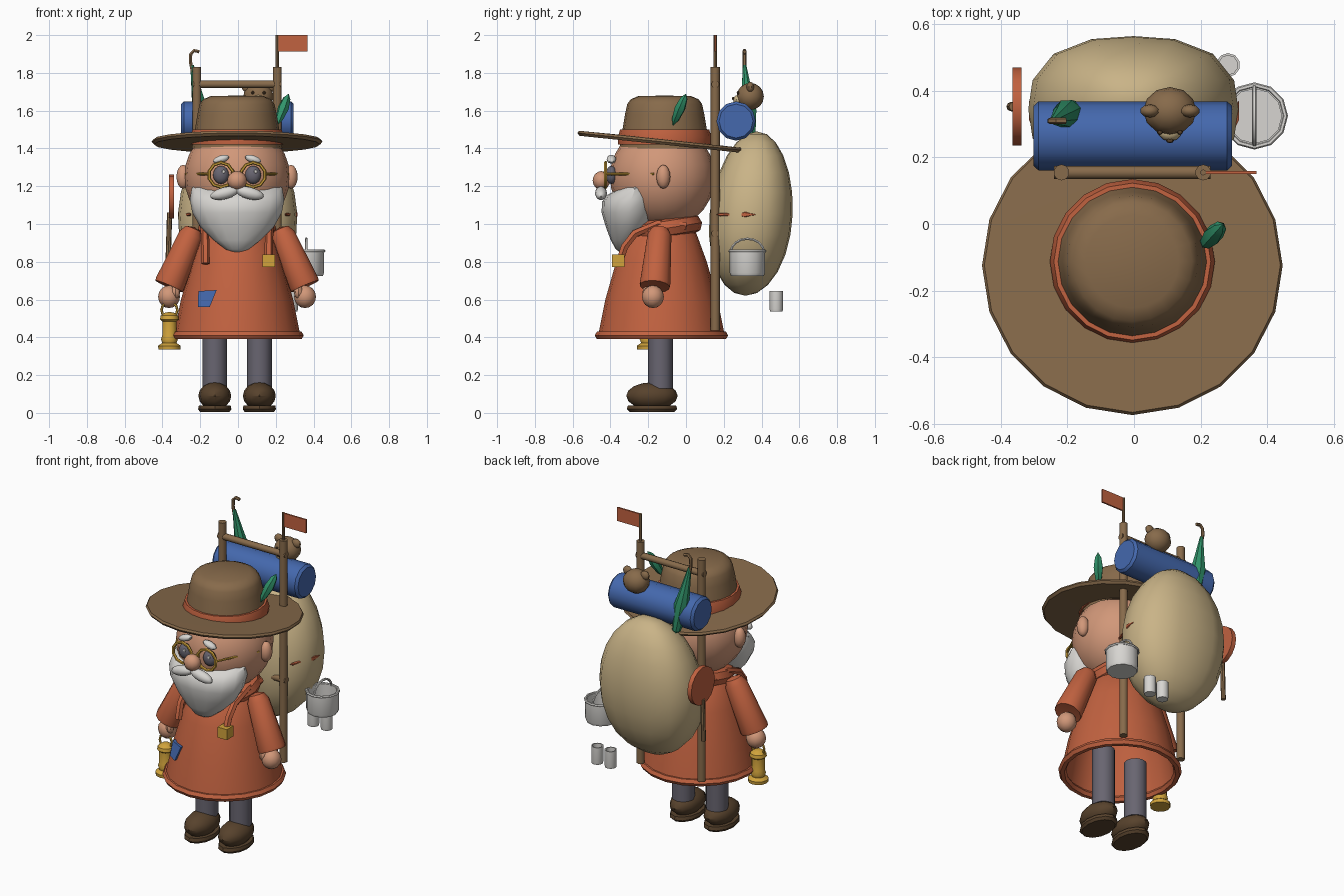
import bpy, bmesh, math
from mathutils import Vector, Matrix

if "Cube" in bpy.data.objects:
    bpy.data.objects.remove(bpy.data.objects["Cube"])

CX, CY = -0.005, -0.125   # axis of the figure

def material(name, *rgb):
    m = bpy.data.materials.new(name)
    m.diffuse_color = [(c / 255) ** 2.2 for c in rgb] + [1]
    m.use_nodes = True
    m.node_tree.nodes["Principled BSDF"].inputs["Base Color"].default_value = m.diffuse_color
    return m

ORANGE = material("rust cloth", 192, 98, 66)
SKIN = material("skin", 208, 150, 120)
BROWN = material("brown felt and wood", 134, 106, 76)
DARK = material("dark leather", 88, 68, 48)
BEIGE = material("canvas", 200, 178, 134)
BLUE = material("blue cloth", 70, 104, 172)
GREEN = material("green", 52, 146, 106)
WHITE = material("white", 214, 212, 208)
GOLD = material("brass", 208, 162, 62)
GREY = material("grey trousers", 104, 101, 112)

def add(name, data, mat):
    data.materials.append(mat)
    ob = bpy.data.objects.new(name, data)
    bpy.context.collection.objects.link(ob)
    return ob

def finish(name, bm, mat, matrix=Matrix()):
    bmesh.ops.remove_doubles(bm, verts=bm.verts, dist=1e-5)
    bm.transform(matrix)
    bmesh.ops.recalc_face_normals(bm, faces=bm.faces)
    me = bpy.data.meshes.new(name)
    bm.to_mesh(me)
    bm.free()
    return add(name, me, mat)

def lathe(name, prof, mat, segs=16, matrix=Matrix(), closed=False):
    """Revolve (radius, z) points about z."""
    bm = bmesh.new()
    turn = [2 * math.pi * i / segs for i in range(segs)]
    rings = [[bm.verts.new((r * math.sin(a), -r * math.cos(a), z)) for a in turn] for r, z in prof]
    for a, b in list(zip(rings, rings[1:])) + ([(rings[-1], rings[0])] if closed else []):
        for i in range(segs):
            bm.faces.new((a[i - 1], a[i], b[i], b[i - 1]))
    return finish(name, bm, mat, matrix)

def place(loc, rot=(0, 0, 0), scale=(1, 1, 1)):
    e = Matrix.Identity(4)
    for axis, a in zip("XYZ", rot):
        e = Matrix.Rotation(math.radians(a), 4, axis) @ e
    return Matrix.Translation(loc) @ e @ Matrix.Diagonal((*scale, 1))

def ball(name, loc, size, mat, rot=(0, 0, 0), segs=12, rows=8):
    prof = [(math.sin(math.pi * i / rows), -math.cos(math.pi * i / rows)) for i in range(1, rows)]
    return lathe(name, [(0, -1)] + prof + [(0, 1)], mat, segs, place(loc, rot, size))

def ring(name, loc, major, minor, mat, rot=(0, 0, 0), segs=16, sides=6):
    turn = [2 * math.pi * i / sides for i in range(sides)]
    prof = [(major + minor * math.cos(a), minor * math.sin(a)) for a in turn]
    return lathe(name, prof, mat, segs, place(loc, rot), closed=True)

def spindle(name, a, b, prof, mat, segs=10):
    """Lathe along a->b; profile heights run 0..1."""
    d = Vector(b) - Vector(a)
    m = Matrix.Translation(a) @ d.to_track_quat('Z', 'Y').to_matrix().to_4x4()
    return lathe(name, [(r, t * d.length) for r, t in prof], mat, segs, m)

def rod(name, a, b, r, mat, segs=10):
    return spindle(name, a, b, [(0, 0), (r, 0), (r, 1), (0, 1)], mat, segs)

def tube(name, pts, r, mat):
    cu = bpy.data.curves.new(name, 'CURVE')
    cu.dimensions, cu.bevel_depth, cu.bevel_resolution, cu.use_fill_caps = '3D', r, 1, True
    sp = cu.splines.new('POLY')
    sp.points.add(len(pts) - 1)
    for p, q in zip(sp.points, pts):
        p.co = (*q, 1)
    return add(name, cu, mat)

# boots, legs, arms, ears, face halves
for s, side in ((-1, "left"), (1, "right")):
    x, ex = CX + s * 0.118, CX + s * 0.085
    ball(side + "_boot", (x, -0.18, 0.09), (0.087, 0.136, 0.072), DARK)
    lathe(side + "_sole", [(0, 0.005), (0.078, 0.005), (0.088, 0.02), (0.084, 0.04), (0, 0.04)],
          DARK, 12, place((x, -0.18, 0), scale=(1, 1.52, 1)))
    rod(side + "_leg", (x, -0.135, 0.13), (x, -0.135, 0.5), 0.066, GREY, 12)
    spindle(side + "_sleeve", (CX + s * 0.24, -0.14, 0.95), (CX + s * 0.36, -0.165, 0.67),
            [(0, -0.12), (0.045, -0.08), (0.065, 0.04), (0.083, 0.95), (0.08, 1), (0, 0.98)], ORANGE, 12)
    ball(side + "_hand", (CX + s * 0.36, -0.175, 0.615), (0.058, 0.058, 0.06), SKIN)
    ball(side + "_thumb", (CX + s * 0.325, -0.205, 0.64), (0.024, 0.025, 0.035), SKIN, segs=8, rows=6)
    ball(side + "_ear", (CX + s * 0.285, -0.12, 1.25), (0.036, 0.037, 0.063), SKIN)
    ball(side + "_eye", (ex, -0.395, 1.26), (0.042, 0.03, 0.048), GREY)
    ball(side + "_eye_glint", (ex + 0.014, -0.424, 1.278), (0.01, 0.006, 0.01), WHITE, segs=8, rows=4)
    ring(side + "_lens_rim", (ex, -0.425, 1.26), 0.065, 0.009, GOLD, (90, 0, 0), 10)
    rod(side + "_temple", (ex + s * 0.06, -0.425, 1.265), (CX + s * 0.27, -0.17, 1.265), 0.007, GOLD, 6)
    ball(side + "_eyebrow", (ex, -0.395, 1.343), (0.047, 0.025, 0.02), WHITE, (0, s * 18, 0), 10, 6)
    ball(side + "_moustache", (CX + s * 0.066, -0.45, 1.163), (0.078, 0.032, 0.032), WHITE, (0, s * 14, 0))
rod("glasses_bridge", (CX - 0.025, -0.43, 1.27), (CX + 0.025, -0.43, 1.27), 0.008, GOLD, 6)
ball("nose", (CX, -0.448, 1.23), (0.052, 0.046, 0.05), SKIN)
ball("head", (CX, CY, 1.25), (0.28, 0.278, 0.28), SKIN, segs=20, rows=14)

# beard: flattened drop leaning back along the cheeks
beard = lathe("beard", [(0, 0.845), (0.06, 0.865), (0.125, 0.915), (0.195, 0.985), (0.237, 1.06),
                        (0.25, 1.13), (0.24, 1.19), (0.19, 1.225), (0, 1.235)], WHITE, 16,
              place((CX, -0.3, 0), scale=(1, 0.62, 1)))
for v in beard.data.vertices:
    up = max(0, v.co.z - 1.1)
    v.co.z -= 0.4 * up * max(0, min(1, (-0.3 - v.co.y) / 0.12))
    v.co.y += 0.35 * up - 0.25 * max(0, 1.0 - v.co.z)

# coat with open hem, collar, straps and buckle
lathe("coat", [(0.335, 0.41), (0.297, 0.6), (0.24, 0.8), (0.185, 0.95), (0.1, 1.02), (0, 1.02), (0, 0.98),
               (0.16, 0.93), (0.225, 0.79), (0.282, 0.6), (0.318, 0.41)],
      ORANGE, 20, place((CX, -0.13, 0)), closed=True)
ring("coat_hem", (CX, -0.13, 0.41), 0.33, 0.023, ORANGE, segs=20)
ring("collar", (CX, -0.12, 0.975), 0.155, 0.053, ORANGE, (9, 0, 0), 16, 8)
for s, low in ((-1, 0.79), (1, 0.82)):
    tube("strap", [(CX + s * 0.16, 0.0, 0.99), (CX + s * 0.175, -0.15, 1.0), (CX + s * 0.17, -0.27, 0.95),
                   (CX + s * 0.168, -0.325, 0.88), (CX + s * 0.168, -0.345, low)], 0.022, ORANGE)
lathe("strap_buckle", [(0, -0.033), (0.046, -0.033), (0.046, 0.033), (0, 0.033)], GOLD, 4,
      place((0.163, -0.358, 0.805), (0, 0, 45), (1, 1, 1)))

# cloth patch following the coat front
def on_coat(x, z, off):
    r = 0.297 - (z - 0.6) * (0.285 if z > 0.6 else 0.2) + off
    return (x, -0.13 - math.sqrt(r * r - (x - CX) ** 2), z)

bm = bmesh.new()
corners = [(-0.212, 0.56), (-0.15, 0.56), (-0.113, 0.65), (-0.21, 0.645)]
outer, inner = [[bm.verts.new(on_coat(x, z, d)) for x, z in corners] for d in (0.016, -0.01)]
bm.faces.new(outer)
for i in range(4):
    bm.faces.new((outer[i], inner[i], inner[i - 1], outer[i - 1]))
finish("coat_patch", bm, BLUE)

# hat
lathe("hat_brim", [(0, -0.012), (0.44, -0.014), (0.452, 0), (0.445, 0.012), (0, 0.016)], BROWN, 20,
      place((CX, CY, 1.435), (-6, 0, 0)))
lathe("hat_crown", [(0.24, 1.4), (0.23, 1.46), (0.21, 1.58), (0.198, 1.635), (0.18, 1.66),
                    (0.14, 1.677), (0, 1.68)], BROWN, 20, place((CX, -0.113, 0)))
lathe("hat_band", [(0.22, 1.42), (0.246, 1.42), (0.248, 1.46), (0.236, 1.5), (0.21, 1.5)], ORANGE, 20,
      place((CX, -0.113, 0)), closed=True)
spindle("hat_feather", (0.205, -0.07, 1.52), (0.268, 0.0, 1.69),
        [(0, 0), (0.02, 0.2), (0.03, 0.55), (0.02, 0.85), (0, 1)], GREEN, 6)

# carrying frame and flag
for x in (-0.218, 0.208):
    rod("frame_pole", (x, 0.155, 0.435), (x, 0.155, 1.83), 0.024, BROWN)
for z in (0.95, 1.74):
    rod("frame_bar", (-0.24, 0.155, z), (0.23, 0.155, z), 0.02, BROWN)
rod("flag_pole", (0.208, 0.155, 1.8), (0.208, 0.155, 2.0), 0.009, BROWN, 8)
bm = bmesh.new()
bmesh.ops.create_cube(bm, size=1)
finish("flag", bm, ORANGE, place((0.29, 0.155, 1.957), scale=(0.158, 0.01, 0.085)))

# pack: squarish egg, with cord showing at its sides
pack = ball("pack", (0, 0, 0), (1, 1, 1), BEIGE, segs=16, rows=12)
for v in pack.data.vertices:
    x, y, z = v.co
    h = math.hypot(x, y)
    k = 1 - 0.06 * z
    if h > 1e-4:
        k /= (abs(x / h) ** 2.5 + abs(y / h) ** 2.5) ** 0.4
    v.co = (-0.002 + 0.316 * x * k, 0.345 + 0.03 * z + 0.22 * y * k, 1.055 + 0.435 * z)
for s in (-1, 1):
    spindle("pack_cord", (s * 0.25, 0.16, 1.05), (s * 0.315, 0.37, 1.05),
            [(0, 0), (0.009, 0.1), (0.007, 0.45), (0.02, 0.75), (0, 1)], ORANGE, 6)

# bedroll
spindle("bedroll", (-0.302, 0.265, 1.545), (0.295, 0.265, 1.545),
        [(0, 0), (0.09, 0), (0.104, 0.025), (0.104, 0.975), (0.09, 1), (0, 1)], BLUE, 12)

# toy bear head
BX, BY, BZ = 0.108, 0.34, 1.675
ball("bear_head", (BX, BY, BZ), (0.08, 0.072, 0.072), BROWN)
ball("bear_muzzle", (BX, BY - 0.066, BZ - 0.018), (0.034, 0.025, 0.026), BEIGE, segs=10, rows=6)
ball("bear_nose", (BX, BY - 0.089, BZ - 0.01), (0.012, 0.008, 0.009), DARK, segs=8, rows=4)
for s in (-1, 1):
    ball("bear_ear", (BX + s * 0.06, BY, BZ + 0.05), (0.03, 0.02, 0.028), BROWN, segs=10, rows=6)
    ball("bear_eye", (BX + s * 0.03, BY - 0.064, BZ + 0.02), (0.009, 0.008, 0.009), DARK, segs=8, rows=4)

# folded umbrella with hooked handle
spindle("umbrella", (-0.17, 0.345, 1.42), (-0.243, 0.31, 1.84),
        [(0, 0), (0.025, 0.05), (0.045, 0.42), (0.03, 0.65), (0.01, 1), (0, 1)], GREEN, 8)
tube("umbrella_handle", [(-0.24, 0.31, 1.8), (-0.252, 0.31, 1.86), (-0.25, 0.31, 1.9),
                         (-0.232, 0.31, 1.918), (-0.205, 0.31, 1.912)], 0.01, BROWN)

# frying pan
rod("pan", (-0.366, 0.353, 1.145), (-0.338, 0.353, 1.145), 0.117, ORANGE, 16)
rod("pan_handle", (-0.37, 0.353, 0.8), (-0.362, 0.353, 1.06), 0.014, BROWN, 8)

# cooking pot and cups
def vessel(name, loc, r, h, t, segs):
    lathe(name, [(0, 0), (r * 0.92, 0), (r, h * 0.12), (r, h), (r - t, h), (r - t, t), (0, t)],
          WHITE, segs, place(loc))

vessel("pot", (0.362, 0.325, 0.725), 0.094, 0.135, 0.012, 12)
ring("pot_rim", (0.362, 0.325, 0.857), 0.093, 0.008, WHITE, segs=12)
tube("pot_handle", [(0.362, 0.325 + 0.088 * math.cos(math.pi * i / 8),
                     0.85 + 0.072 * math.sin(math.pi * i / 8)) for i in range(9)], 0.007, WHITE)
for x in (0.283, 0.19):
    vessel("cup", (x, 0.478, 0.537), 0.036, 0.108, 0.007, 10)

# lantern
lathe("lantern", [(0, 0.335), (0.058, 0.335), (0.06, 0.355), (0.038, 0.37), (0.045, 0.39), (0.038, 0.41),
                  (0.038, 0.485), (0.05, 0.495), (0.046, 0.515), (0.025, 0.53), (0, 0.535)],
      GOLD, 12, place((-0.363, -0.2, 0)))
ring("lantern_handle", (-0.363, -0.2, 0.545), 0.042, 0.007, GOLD, (90, 0, 0), 12)

# curves to meshes, smooth shading with crisp edges
for ob in bpy.context.scene.objects:
    ob.select_set(True)
    bpy.context.view_layer.objects.active = ob
bpy.ops.object.convert(target='MESH')
bpy.ops.object.shade_smooth_by_angle(angle=math.radians(38))
